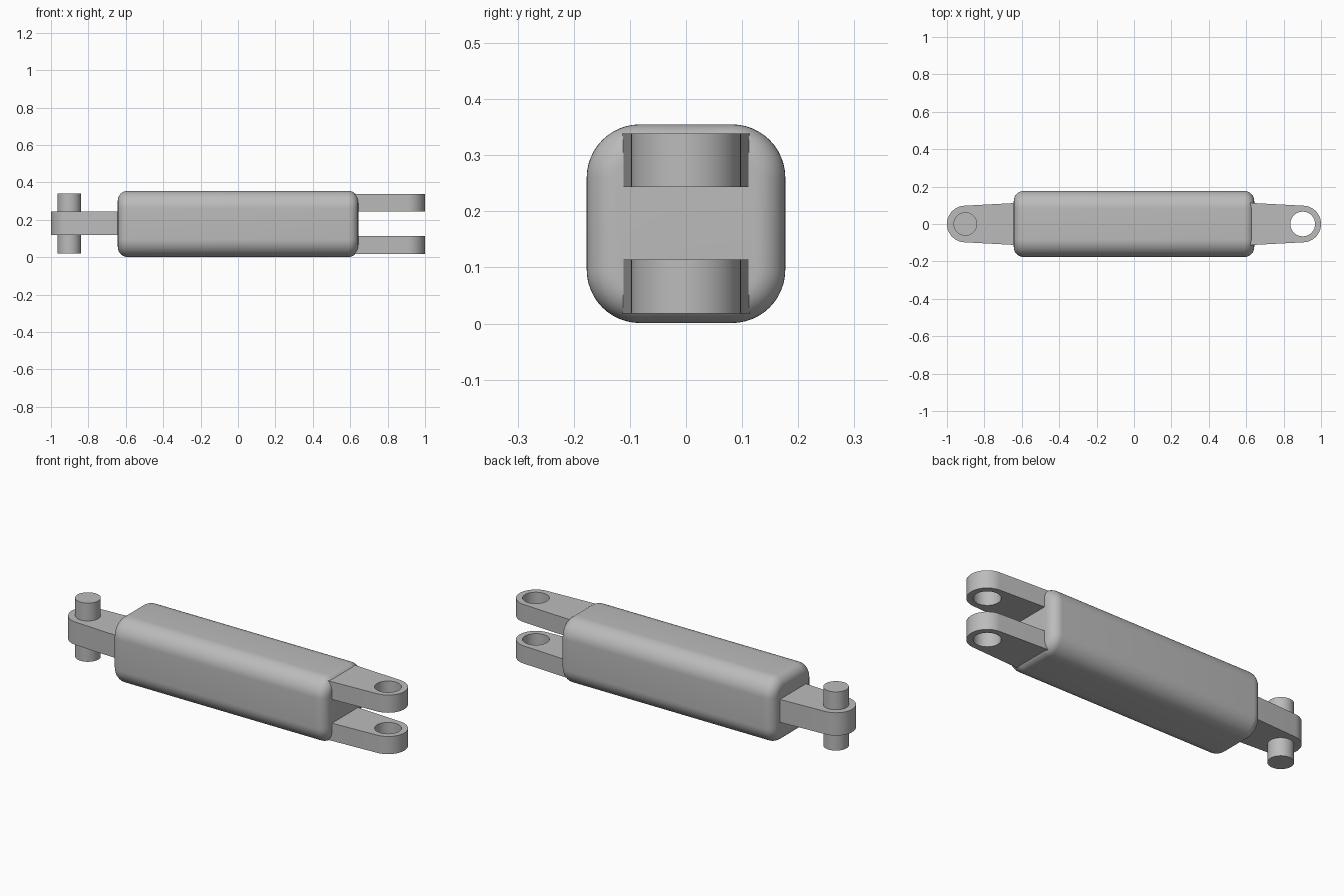
import bpy, bmesh
from math import sin, cos, pi, radians

cube = bpy.data.objects.get("Cube")
if cube:
    bpy.data.objects.remove(cube, do_unlink=True)

GREY = (0.5, 0.5, 0.5, 1)
metal = bpy.data.materials.new("grey metal")
metal.use_nodes = True
metal.diffuse_color = GREY
metal.node_tree.nodes["Principled BSDF"].inputs["Base Color"].default_value = GREY

MID = 0.178      # height of the long axis
EYE = 0.902      # distance of the pin axis from the centre


def loft(name, rings):
    """Skin a list of closed rings and cap both ends."""
    bm = bmesh.new()
    loops = [[bm.verts.new(p) for p in ring] for ring in rings]
    n = len(loops[0])
    for a, b in zip(loops, loops[1:]):
        for i in range(n):
            j = (i + 1) % n
            bm.faces.new((a[i], a[j], b[j], b[i]))
    bm.faces.new(loops[0])
    bm.faces.new(loops[-1])
    bmesh.ops.recalc_face_normals(bm, faces=bm.faces)
    mesh = bpy.data.meshes.new(name)
    bm.to_mesh(mesh)
    bm.free()
    mesh.materials.append(metal)
    obj = bpy.data.objects.new(name, mesh)
    bpy.context.collection.objects.link(obj)
    return obj


def smooth(obj):
    bpy.ops.object.select_all(action='DESELECT')
    obj.select_set(True)
    bpy.context.view_layer.objects.active = obj
    bpy.ops.object.shade_smooth_by_angle(angle=radians(30))


def rod(name, x, radius, z0, z1, sides=64):
    circle = [(x + radius * cos(2 * pi * i / sides), radius * sin(2 * pi * i / sides))
              for i in range(sides)]
    return loft(name, [[(px, py, z) for px, py in circle] for z in (z0, z1)])


def lug(name, side, z0, z1):
    """Tapered tab with a round end, pointing along x."""
    outline = [(0.6, -0.114)]
    for i in range(33):
        a = radians(-87 + 174 * i / 32)
        outline.append((EYE + 0.098 * cos(a), 0.098 * sin(a)))
    outline.append((0.6, 0.114))
    return loft(name, [[(side * x, y, z) for x, y in outline] for z in (z0, z1)])


def rounded_square(x, half, radius, steps=12):
    ring = []
    for quarter in range(4):
        cy = (half - radius) * (1 if quarter in (0, 3) else -1)
        cz = (half - radius) * (1 if quarter < 2 else -1)
        for i in range(steps + 1):
            a = (quarter + i / steps) * pi / 2
            ring.append((x, cy + radius * cos(a), MID + cz + radius * sin(a)))
    return ring


# Link body: rounded square bar with filleted ends
HALF_LENGTH, HALF, CORNER, FILLET = 0.643, 0.177, 0.095, 0.054
sections = []
for side in (-1, 1):
    for i in range(11):
        a = pi / 2 * (i / 10 if side > 0 else 1 - i / 10)
        inset = FILLET * (1 - cos(a))
        x = side * (HALF_LENGTH - FILLET * (1 - sin(a)))
        sections.append(rounded_square(x, HALF - inset, CORNER - inset))
smooth(loft("link_body", sections))

# Fork: two drilled lugs at the left end
for name, z0, z1 in (("lower_fork_lug", 0.018, 0.114), ("upper_fork_lug", 0.243, 0.339)):
    fork = lug(name, 1, z0, z1)
    drill = rod("drill_cutter", EYE, 0.066, z0 - 0.05, z1 + 0.05)
    drill.hide_render = True
    hole = fork.modifiers.new("pin hole", 'BOOLEAN')
    hole.operation = 'DIFFERENCE'
    hole.solver = 'EXACT'
    hole.object = drill
    bpy.context.view_layer.objects.active = fork
    bpy.ops.object.modifier_apply(modifier=hole.name)
    bpy.data.objects.remove(drill, do_unlink=True)
    smooth(fork)

# Tongue and its pin at the right end
smooth(lug("tongue", -1, 0.119, 0.243))
smooth(rod("tongue_pin", -EYE, 0.063, 0.021, 0.340))
